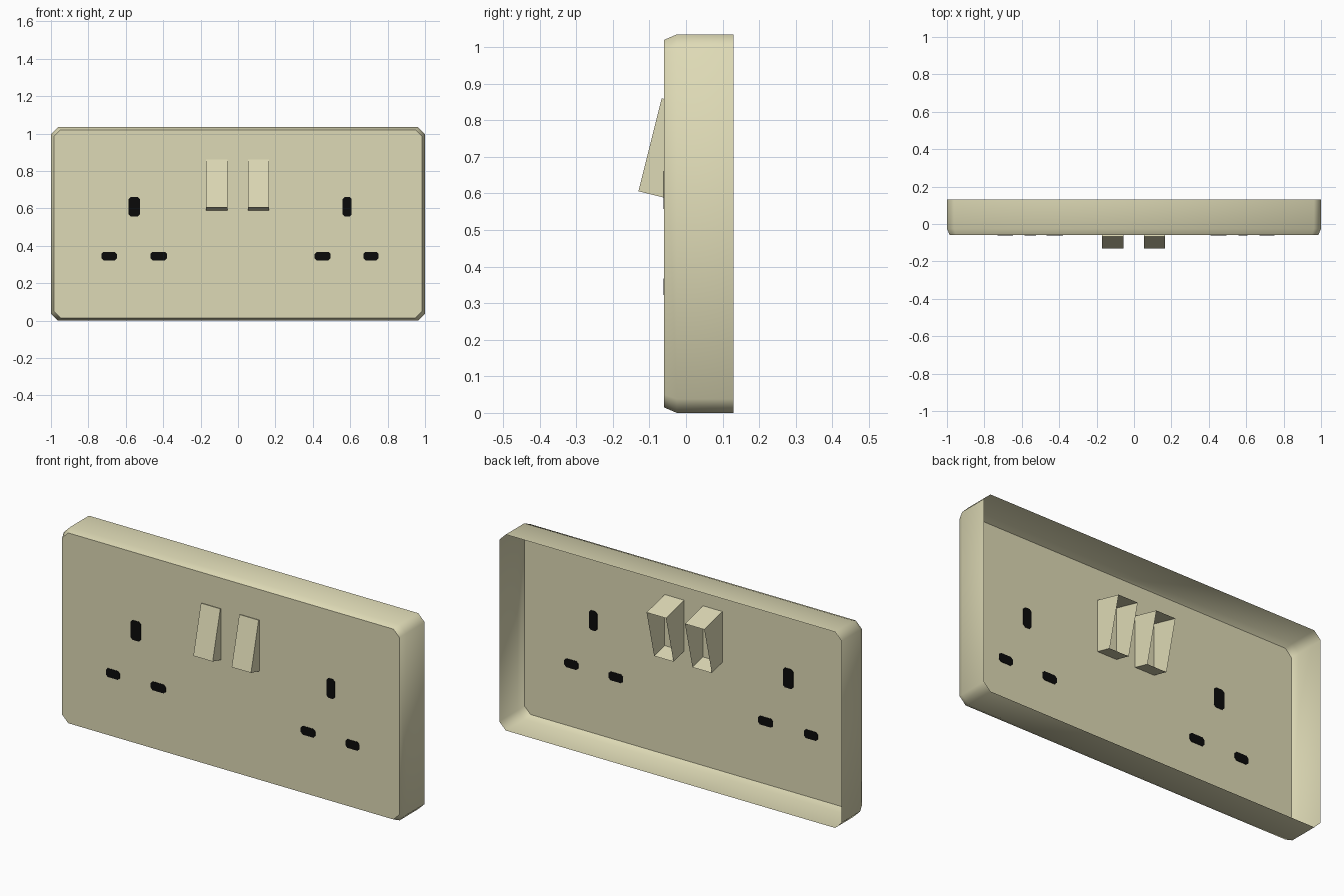
import bpy, bmesh, math

if "Cube" in bpy.data.objects:
    bpy.data.objects.remove(bpy.data.objects["Cube"])


def material(name, rgb):
    m = bpy.data.materials.new(name)
    m.diffuse_color = (*rgb, 1.0)
    m.use_nodes = True
    m.node_tree.nodes["Principled BSDF"].inputs["Base Color"].default_value = m.diffuse_color
    return m


cream = material("cream plastic", (0.73, 0.70, 0.465))
black = material("pin hole black", (0.003, 0.003, 0.003))


def octagon(x0, x1, z0, z1, c):
    """Rectangle outline in x/z with corners cut by c."""
    return [(x0 + c, z0), (x1 - c, z0), (x1, z0 + c), (x1, z1 - c),
            (x1 - c, z1), (x0 + c, z1), (x0, z1 - c), (x0, z0 + c)]


def loft(name, rings, mat, cap_front=True, cap_back=True, smooth=False):
    """Join rings of 3D points running from front to back."""
    bm = bmesh.new()
    loops = [[bm.verts.new(p) for p in ring] for ring in rings]
    n = len(loops[0])
    if cap_front:
        bm.faces.new(loops[0])
    for a, b in zip(loops, loops[1:]):
        for i in range(n):
            j = (i + 1) % n
            bm.faces.new((a[j], a[i], b[i], b[j]))
    if cap_back:
        bm.faces.new(loops[-1][::-1])
    me = bpy.data.meshes.new(name)
    bm.to_mesh(me)
    bm.free()
    me.materials.append(mat)
    if smooth:
        for p in me.polygons:
            p.use_smooth = True
        me.set_sharp_from_angle(angle=math.radians(50))
    ob = bpy.data.objects.new(name, me)
    bpy.context.collection.objects.link(ob)
    return ob


# Face plate: thin shell, bevelled front edge, open back
FRONT = -0.06
H = 1.035
sections = [(FRONT, 0.015, 0.035), (-0.025, 0.0, 0.038), (0.13, 0.0, 0.038)]
loft("face_plate",
     [[(x, y, z) for x, z in octagon(-1 + d, 1 - d, d, H - d, c)]
      for y, d, c in sections], cream, cap_back=False, smooth=True)

# Rocker switches: tilted boxes, open at the back, passing through the plate
tilt = math.radians(14)
height, depth = 0.262, 0.162
up = (math.sin(tilt) * height, math.cos(tilt) * height)        # y, z along front
back = (math.cos(tilt) * depth, -math.sin(tilt) * depth)       # y, z into plate
for side, (x0, x1) in (("left", (-0.17, -0.057)), ("right", (0.054, 0.167))):
    rings = []
    for k in (0, 1):
        y, z = -0.13 + k * back[0], 0.606 + k * back[1]
        rings.append([(x0, y, z), (x1, y, z),
                      (x1, y + up[0], z + up[1]), (x0, y + up[0], z + up[1])])
    loft(side + "_switch", rings, cream, cap_back=False)

# Pin holes: thin black plates showing on both sides of the face plate
holes = {
    "left_earth_hole": (-0.585, -0.525, 0.557, 0.661),
    "left_live_hole": (-0.729, -0.648, 0.322, 0.368),
    "left_neutral_hole": (-0.467, -0.380, 0.322, 0.368),
    "right_earth_hole": (0.560, 0.608, 0.557, 0.661),
    "right_live_hole": (0.410, 0.494, 0.322, 0.368),
    "right_neutral_hole": (0.671, 0.752, 0.322, 0.368),
}
for name, (x0, x1, z0, z1) in holes.items():
    outline = octagon(x0, x1, z0, z1, 0.011)
    loft(name, [[(x, FRONT + t, z) for x, z in outline] for t in (-0.002, 0.002)], black)
